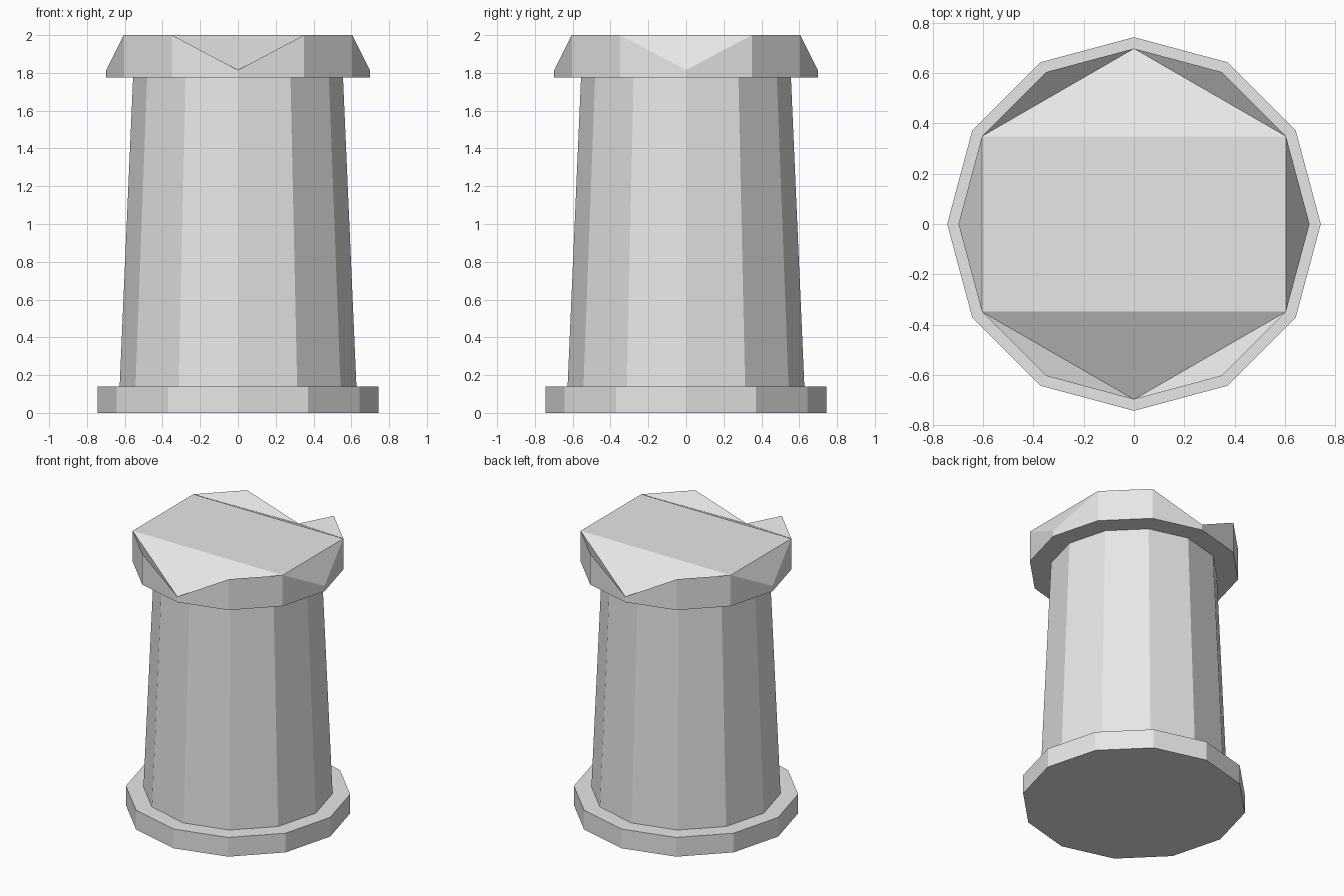
import bpy
import math

if "Cube" in bpy.data.objects:
    bpy.data.objects.remove(bpy.data.objects["Cube"])

SIDES = 12

stone = bpy.data.materials.new("light_grey_stone")
stone.diffuse_color = (0.8, 0.8, 0.8, 1.0)
stone.use_nodes = True
stone.node_tree.nodes["Principled BSDF"].inputs["Base Color"].default_value = stone.diffuse_color


def ring(radius, z):
    """Twelve points, corner on the x axis; z is a number or a rule by corner index."""
    step = 2 * math.pi / SIDES
    return [(radius * math.cos(i * step), radius * math.sin(i * step),
             z(i) if callable(z) else z) for i in range(SIDES)]


def make_part(name, rings, end_faces=()):
    """Bridge the rings in order and add extra faces by vertex index."""
    verts = [p for r in rings for p in r]
    faces = []
    for k in range(len(rings) - 1):
        a, b = k * SIDES, (k + 1) * SIDES
        for i in range(SIDES):
            j = (i + 1) % SIDES
            faces.append((a + i, a + j, b + j, b + i))
    faces += end_faces
    mesh = bpy.data.meshes.new(name)
    mesh.from_pydata(verts, [], faces)
    mesh.materials.append(stone)
    mesh.update()
    obj = bpy.data.objects.new(name, mesh)
    bpy.context.collection.objects.link(obj)
    return obj


# Base plinth: closed underside, wall and ledge around the column
make_part("base_plinth",
          [ring(0.743, 0), ring(0.743, 0.14), ring(0.627, 0.14)],
          [tuple(reversed(range(SIDES)))])

# Tapered column
make_part("column", [ring(0.627, 0.14), ring(0.556, 1.775)])

# Cap: overhang, wall with four notched corners, and folded top
notched = lambda i: 1.815 if i % 3 == 0 else 2.0
top = 2 * SIDES
folds = [(1, 5, 7, 11)]                                  # flat middle
for s in (0, 6):                                         # repeat on the opposite side
    folds += [(11 + s, s, 1 + s),                        # steep side notch
              (1 + s, 3 + s, 5 + s),                     # sloping front/back notch
              (1 + s, 2 + s, 3 + s), (3 + s, 4 + s, 5 + s)]
make_part("notched_cap",
          [ring(0.556, 1.775), ring(0.698, 1.775), ring(0.698, notched)],
          [tuple(top + i % SIDES for i in f) for f in folds])
